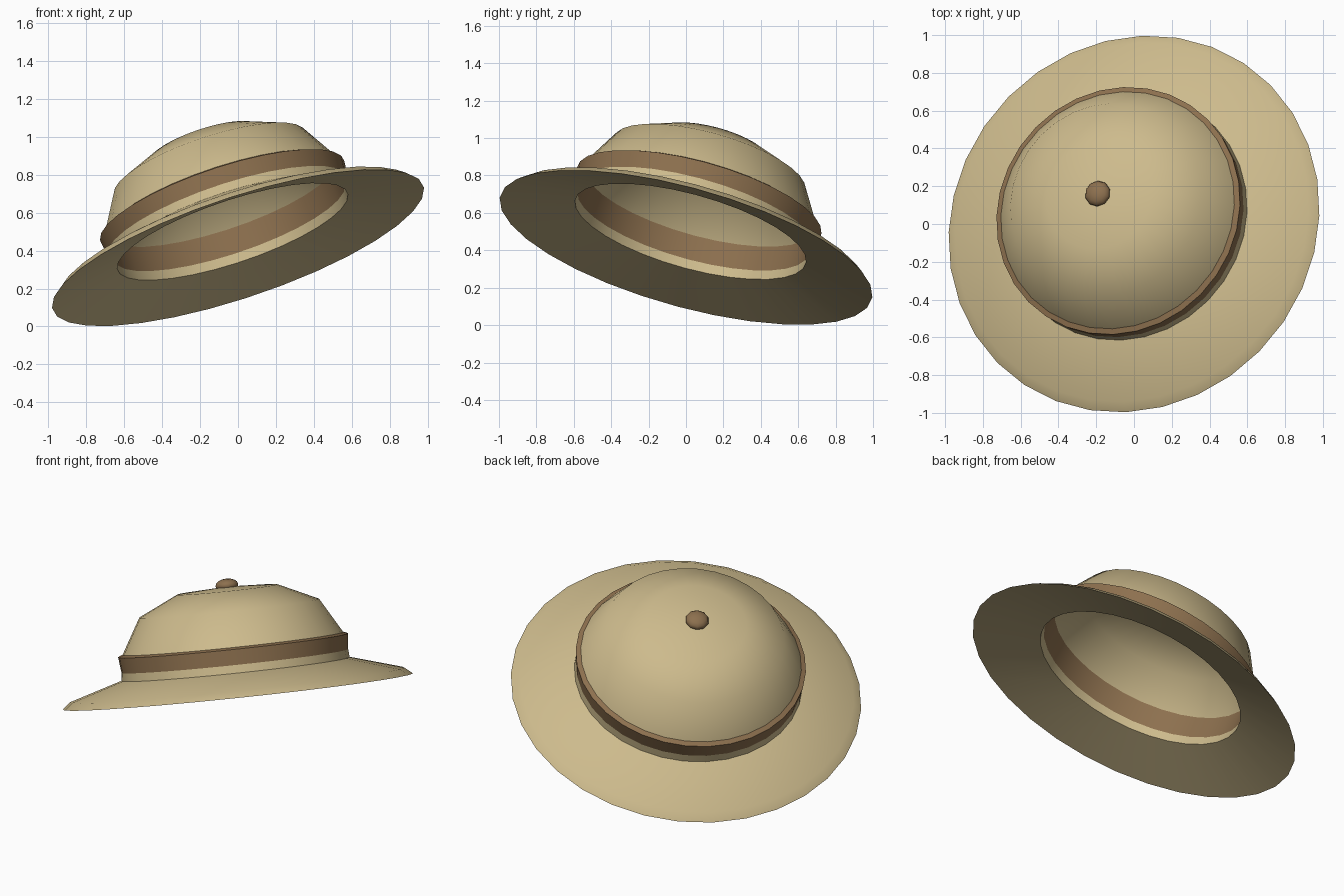
import bpy, bmesh, math
from mathutils import Vector, Matrix

if "Cube" in bpy.data.objects:
    bpy.data.objects.remove(bpy.data.objects["Cube"])

SIDES = 32
# hat leans backwards and to one side around the middle of its brim
AXIS = Vector((-0.307, 0.257, 0.916)).normalized()
TILT = Matrix.Translation((0, 0, 0.415)) @ Vector((0, 0, 1)).rotation_difference(AXIS).to_matrix().to_4x4()


def material(name, rgb):
    m = bpy.data.materials.new(name)
    m.diffuse_color = (*rgb, 1)
    m.use_nodes = True
    m.node_tree.nodes["Principled BSDF"].inputs["Base Color"].default_value = m.diffuse_color
    return m


straw = material("straw_beige", (0.61, 0.495, 0.265))
leather = material("leather_brown", (0.265, 0.162, 0.077))


def finish(bm, name, mat):
    me = bpy.data.meshes.new(name)
    bm.to_mesh(me)
    bm.free()
    me.transform(TILT)
    me.materials.append(mat)
    ob = bpy.data.objects.new(name, me)
    bpy.context.collection.objects.link(ob)
    bpy.ops.object.select_all(action='DESELECT')
    ob.select_set(True)
    bpy.context.view_layer.objects.active = ob
    bpy.ops.object.shade_smooth_by_angle(angle=math.radians(42))
    return ob


def revolve(name, profiles, mat):
    """Turn (radius, height) profiles around the hat axis."""
    bm = bmesh.new()
    for prof in profiles:
        rings = []
        for r, h in prof:
            if r == 0:
                rings.append([bm.verts.new((0, 0, h))] * SIDES)
            else:
                rings.append([bm.verts.new((r * math.cos(a), r * math.sin(a), h))
                              for a in (2 * math.pi * i / SIDES for i in range(SIDES))])
        for lo, hi in zip(rings, rings[1:]):
            for i in range(SIDES):
                j = (i + 1) % SIDES
                quad = [lo[i], lo[j], hi[j], hi[i]]
                bm.faces.new(list(dict.fromkeys(quad)))
    return finish(bm, name, mat)


# brim with the short neck under the band
revolve("brim", [[(0.64, 0.145), (0.64, 0.093), (1.032, 0.0), (0.985, 0.038),
                  (0.672, 0.132), (0.668, 0.18)]], straw)

# band, outside and lining
revolve("band", [[(0.668, 0.18), (0.678, 0.272), (0.65, 0.283)],
                 [(0.63, 0.28), (0.64, 0.145)]], leather)

# crown, outside and inside
revolve("crown", [[(0.65, 0.283), (0.53, 0.49), (0.295, 0.601), (0, 0.618)],
                  [(0, 0.585), (0.28, 0.57), (0.505, 0.467), (0.63, 0.28)]], straw)

# button on top
bm = bmesh.new()
bmesh.ops.create_uvsphere(bm, u_segments=10, v_segments=8, radius=0.07,
                          matrix=Matrix.Translation((0, 0, 0.626)) @ Matrix.Diagonal((1, 1, 0.55, 1)))
finish(bm, "button", leather)
